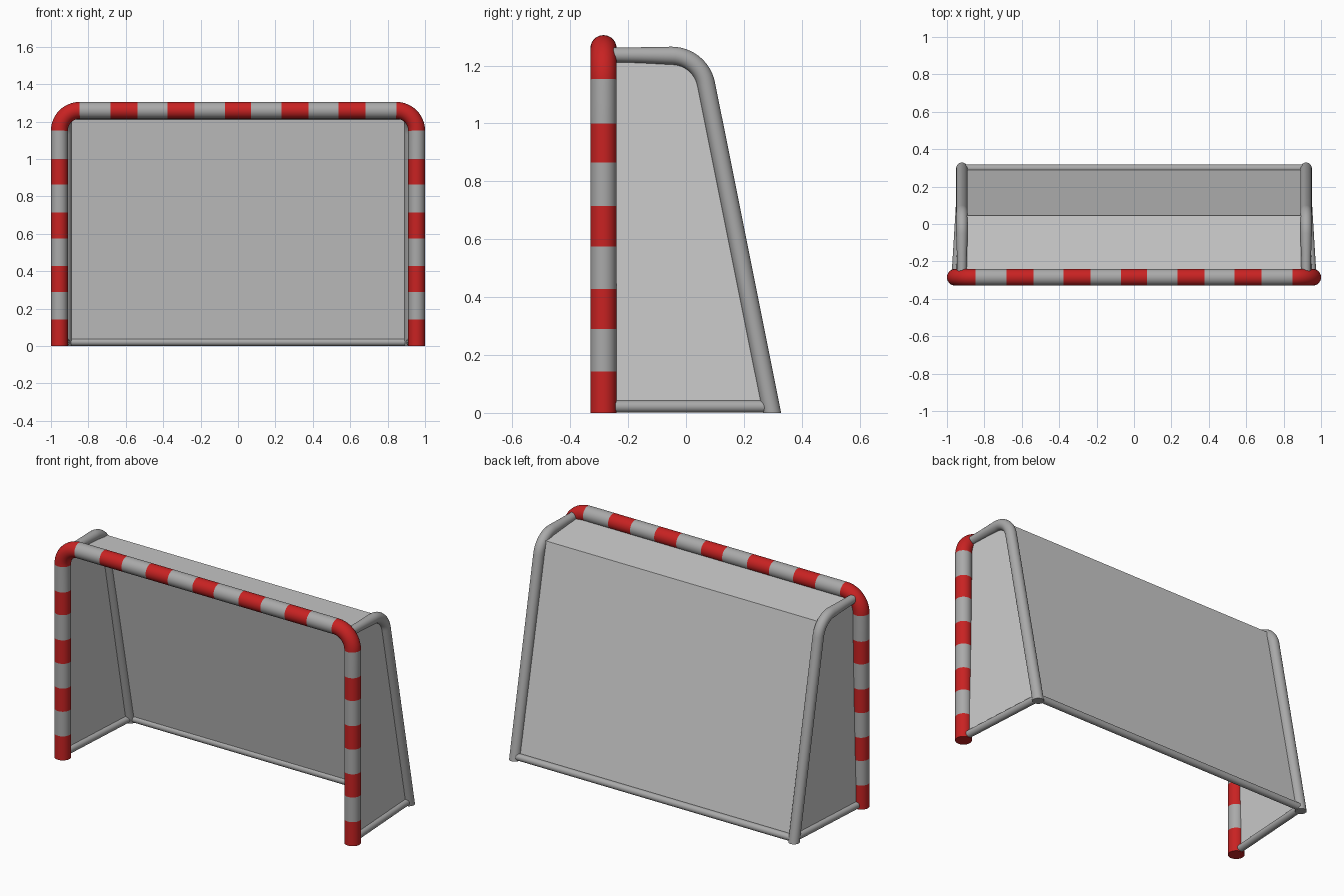
import bpy, bmesh, math
from mathutils import Vector

if "Cube" in bpy.data.objects:
    bpy.data.objects.remove(bpy.data.objects["Cube"])


def material(name, rgb):
    m = bpy.data.materials.new(name)
    m.diffuse_color = (*rgb, 1)
    m.use_nodes = True
    m.node_tree.nodes["Principled BSDF"].inputs["Base Color"].default_value = m.diffuse_color
    return m


RED = material("red paint", (0.58, 0.016, 0.016))
GREY = material("grey metal", (0.40, 0.40, 0.40))
NET = material("light grey net", (0.60, 0.60, 0.60))


def finish(name, bm, mats, smooth=True):
    bmesh.ops.recalc_face_normals(bm, faces=bm.faces)
    mesh = bpy.data.meshes.new(name)
    bm.to_mesh(mesh)
    bm.free()
    for m in mats:
        mesh.materials.append(m)
    ob = bpy.data.objects.new(name, mesh)
    bpy.context.collection.objects.link(ob)
    if smooth:
        for p in mesh.polygons:
            p.use_smooth = True
        mesh.set_sharp_from_angle(angle=math.radians(40))
    return ob


def tube(name, pts, normal, radii, mats, colours=None, floor_cut=False, sides=28):
    """Sweep a circle along a path lying in the plane with the given normal."""
    pts = [Vector(p) for p in pts]
    n = Vector(normal).normalized()
    bm = bmesh.new()
    rings = []
    for i, p in enumerate(pts):
        a = (p - pts[i - 1]).normalized() if i else Vector()
        b = (pts[i + 1] - p).normalized() if i < len(pts) - 1 else Vector()
        t = (a + b).normalized()
        side = n.cross(t)
        ring = []
        for k in range(sides):
            ang = 2 * math.pi * k / sides
            q = p + radii[i] * (math.cos(ang) * n + math.sin(ang) * side)
            if floor_cut and i == len(pts) - 1:
                q -= t * (q.z / t.z)
            ring.append(bm.verts.new(q))
        rings.append(ring)
    for i in range(len(rings) - 1):
        for k in range(sides):
            j = (k + 1) % sides
            f = bm.faces.new((rings[i][k], rings[i][j], rings[i + 1][j], rings[i + 1][k]))
            f.material_index = colours[i] if colours else 0
    for ring, seg in ((rings[0], 0), (rings[-1], -1)):
        bm.faces.new(ring).material_index = colours[seg] if colours else 0
    return finish(name, bm, mats)


def sheet(name, pts):
    bm = bmesh.new()
    bm.faces.new([bm.verts.new(p) for p in pts])
    return finish(name, bm, [NET], smooth=False)


# Striped front frame: post, bend, half crossbar, then mirrored
FY, PX, TOP = -0.285, 0.955, 1.26
half, cols = [], []
for i, z in enumerate((0, 0.143, 0.29, 0.428, 0.575, 0.715, 0.865, 1.0)):
    half.append((PX, FY, z))
    cols.append(i % 2)
BEND = 12
for i in range(BEND + 1):
    a = math.pi / 2 * i / BEND
    half.append((0.847 + 0.108 * math.cos(a), FY, 1.152 + 0.108 * math.sin(a)))
    cols.append(0 if i < BEND else 1)
for i, x in enumerate((0.682, 0.537, 0.378, 0.233, 0.07)):
    half.append((x, FY, TOP))
    cols.append(i % 2)
path = half + [(-x, y, z) for x, y, z in reversed(half)]
cols = cols + cols[-2::-1]
tube("front_frame", path, (0, 1, 0), [0.045] * len(path), [RED, GREY], cols)

# Rear support profile in y,z: top arm, bend, sloping leg
turn = math.radians(78.6)
R, cy, cz = 0.122, -0.05, 1.112
arm = [(-0.275, 1.237), (-0.16, 1.236)]
arm += [(cy + R * math.sin(turn * i / 12), cz + R * math.cos(turn * i / 12)) for i in range(13)]
arm.append((0.297, 0))
arm_r = [0.025, 0.027] + [0.031] * 14

SX, AY, AZ = 0.92, 0.045, 1.212      # side plane, net ridge
for s, label in ((-1, "left"), (1, "right")):
    tube("rear_support_" + label, [(s * SX, y, z) for y, z in arm], (1, 0, 0),
         arm_r, [GREY], floor_cut=True)
    # Ground bar from post to rear leg
    tube("side_ground_bar_" + label, [(s * PX, FY, 0.022), (s * SX, 0.285, 0.022)],
         (0, 0, 1), [0.021] * 2, [GREY])
    # Side net panel
    sheet("side_net_" + label, [(s * PX, FY, 0.022), (s * SX, 0.291, 0.022),
                                (s * SX, AY, AZ), (s * SX, FY, 1.235)])

# Rear ground bar
tube("rear_ground_bar", [(-SX, 0.298, 0.021), (SX, 0.298, 0.021)], (0, 0, 1), [0.02] * 2, [GREY])

# Back and roof net panels
sheet("back_net", [(-SX, 0.292, 0.022), (SX, 0.292, 0.022), (SX, AY, AZ), (-SX, AY, AZ)])
sheet("roof_net", [(-SX, AY, AZ), (SX, AY, AZ), (SX, FY, 1.235), (-SX, FY, 1.235)])
